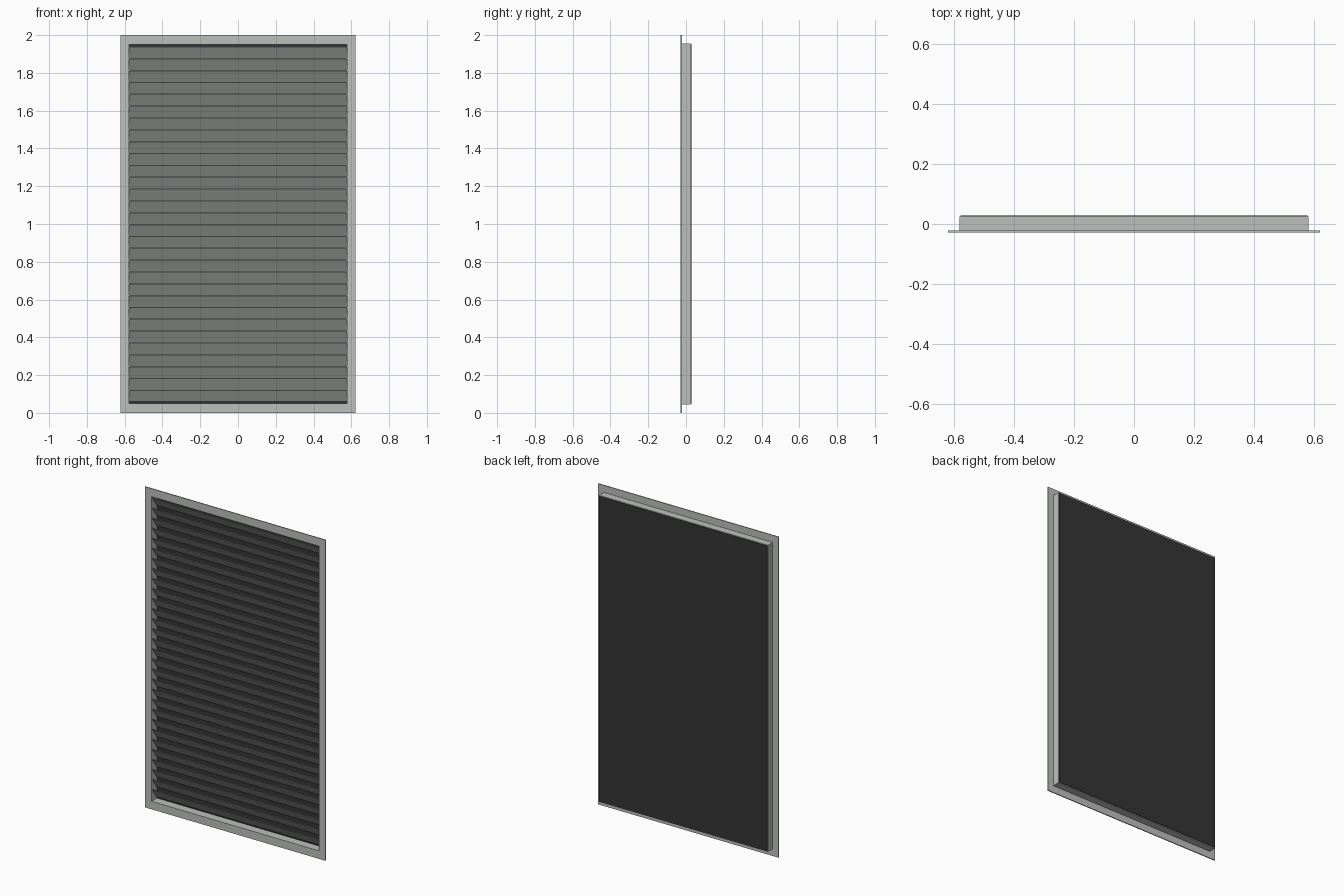
import bpy, bmesh

if "Cube" in bpy.data.objects:
    bpy.data.objects.remove(bpy.data.objects["Cube"], do_unlink=True)


def material(name, color):
    m = bpy.data.materials.new(name)
    m.use_nodes = True
    m.diffuse_color = color
    m.node_tree.nodes["Principled BSDF"].inputs["Base Color"].default_value = color
    return m


METAL = material("light grey metal", (0.51, 0.53, 0.51, 1))
DARK = material("dark backing", (0.035, 0.035, 0.035, 1))
MID_Z = 1.0


def finish(name, bm, mat):
    bmesh.ops.recalc_face_normals(bm, faces=bm.faces)
    mesh = bpy.data.meshes.new(name)
    bm.to_mesh(mesh)
    bm.free()
    mesh.materials.append(mat)
    obj = bpy.data.objects.new(name, mesh)
    bpy.context.collection.objects.link(obj)
    return obj


def ring(name, outer, inner, y0, y1, mat):
    """Rectangular frame between two (half width, half height) sizes."""
    bm = bmesh.new()
    signs = [(-1, -1), (1, -1), (1, 1), (-1, 1)]
    loops = [[bm.verts.new((sx * w, y, MID_Z + sz * h)) for sx, sz in signs]
             for (w, h), y in ((outer, y0), (outer, y1), (inner, y1), (inner, y0))]
    for a, b in zip(loops, loops[1:] + loops[:1]):
        for i in range(4):
            j = (i + 1) % 4
            bm.faces.new((a[i], a[j], b[j], b[i]))
    return finish(name, bm, mat)


def prism(name, profile, half_width, mat):
    """Extrude a (y, z) profile across the full width."""
    bm = bmesh.new()
    face = bm.faces.new([bm.verts.new((-half_width, y, z)) for y, z in profile])
    moved = bmesh.ops.extrude_face_region(bm, geom=[face])["geom"]
    verts = [v for v in moved if isinstance(v, bmesh.types.BMVert)]
    bmesh.ops.translate(bm, verts=verts, vec=(2 * half_width, 0, 0))
    return finish(name, bm, mat)


# Front flange and the duct collar behind it
opening = (0.577, 0.95)
ring("front_flange", (0.622, 1.0), opening, -0.028, -0.022, METAL)
ring("collar", (0.583, 0.956), opening, -0.022, 0.025, METAL)

# Dark sheet closing the back
h = 0.952
prism("back_sheet", [(0.025, MID_Z - h), (0.028, MID_Z - h),
                     (0.028, MID_Z + h), (0.025, MID_Z + h)], 0.579, DARK)

# Slanted blades, upper edge to the front
PITCH, COUNT, THICK = 0.0627, 30, 0.004
first = MID_Z - PITCH * COUNT / 2
blade = prism("louvre_blade", [(0.021, first), (0.021, first + THICK),
                               (-0.021, first + PITCH), (-0.021, first + PITCH - THICK)],
              opening[0], METAL)
array = blade.modifiers.new("blade_rows", "ARRAY")
array.count = COUNT
array.use_relative_offset = False
array.use_constant_offset = True
array.constant_offset_displace = (0, 0, PITCH)
